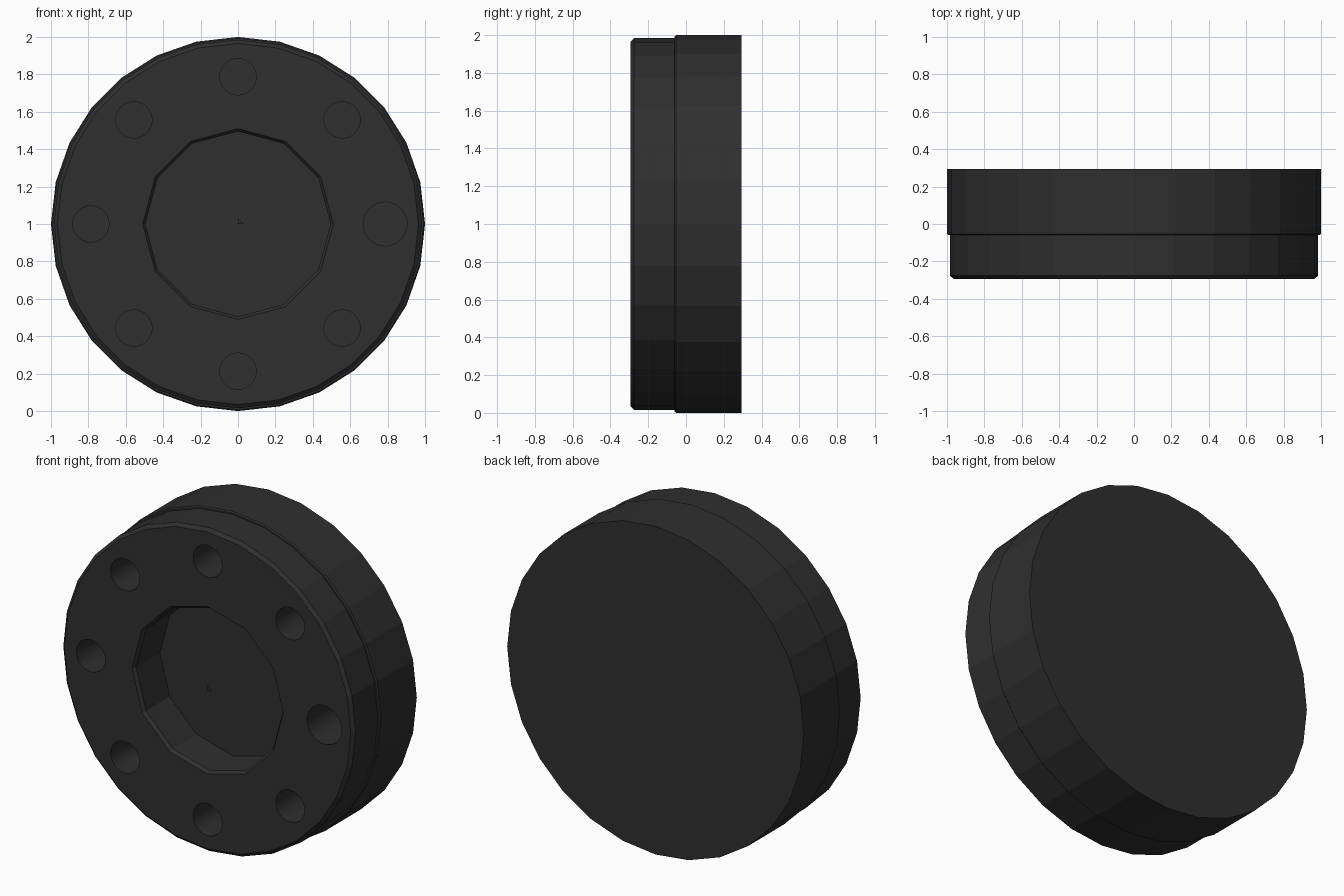
import bpy
import bmesh
from math import cos, sin, pi

cube = bpy.data.objects.get("Cube")
if cube:
    bpy.data.objects.remove(cube)

# Single dark finish
dark = bpy.data.materials.new("charcoal")
dark.use_nodes = True
colour = (0.028, 0.028, 0.028, 1)
dark.diffuse_color = colour
dark.node_tree.nodes["Principled BSDF"].inputs["Base Color"].default_value = colour

FRONT, BACK, STEP = -0.293, 0.293, -0.06


def add_object(name, bm):
    mesh = bpy.data.meshes.new(name)
    bm.to_mesh(mesh)
    bm.free()
    mesh.materials.append(dark)
    obj = bpy.data.objects.new(name, mesh)
    bpy.context.collection.objects.link(obj)
    return obj


def lathe(name, profile, sides, cx=0, cz=1):
    """Closed solid from (radius, y) rings around an axis along y."""
    bm = bmesh.new()
    rings = []
    for r, y in profile:
        angles = [2 * pi * i / sides for i in range(sides)]
        rings.append([bm.verts.new((cx + r * cos(a), y, cz + r * sin(a))) for a in angles])
    for a, b in zip(rings, rings[1:]):
        for i in range(sides):
            j = (i + 1) % sides
            bm.faces.new((a[i], a[j], b[j], b[i]))
    bm.faces.new(rings[0])
    bm.faces.new(rings[-1])
    bmesh.ops.recalc_face_normals(bm, faces=bm.faces)
    return add_object(name, bm)


# Stepped disc with a chamfered front rim
disc = lathe("stepped_disc", [(0.965, FRONT), (0.985, -0.275), (0.985, STEP),
                              (0.993, STEP), (1.0, -0.053), (1.0, BACK)], 28)

# Twelve-sided central pocket, with its rim chamfer carried past the face
cutters = [lathe("pocket_cutter", [(0.525, FRONT - 0.02), (0.495, FRONT + 0.02),
                                   (0.495, -0.045)], 12)]

# Ring of eight blind holes, the one on the +x side slightly larger
for k in range(8):
    a = k * pi / 4
    r = 0.117 if k == 0 else 0.097
    cutters.append(lathe("hole_cutter", [(r, FRONT - 0.05), (r, 0.12)], 32,
                         0.787 * cos(a), 1 + 0.787 * sin(a)))

for cutter in cutters:
    cutter.hide_render = True
    mod = disc.modifiers.new("cut", "BOOLEAN")
    mod.operation = "DIFFERENCE"
    mod.solver = "EXACT"
    mod.object = cutter

# Bake the cuts and discard the cutters
bpy.context.view_layer.update()
graph = bpy.context.evaluated_depsgraph_get()
baked = bpy.data.meshes.new_from_object(disc.evaluated_get(graph))
disc.modifiers.clear()
disc.data = baked
for cutter in cutters:
    bpy.data.objects.remove(cutter)

# Tiny triangular chip at the centre of the front plane
bm = bmesh.new()
bm.faces.new([bm.verts.new((x, FRONT, z)) for x, z in ((0, 1), (0.03, 1), (0, 1.03))])
add_object("centre_chip", bm)
